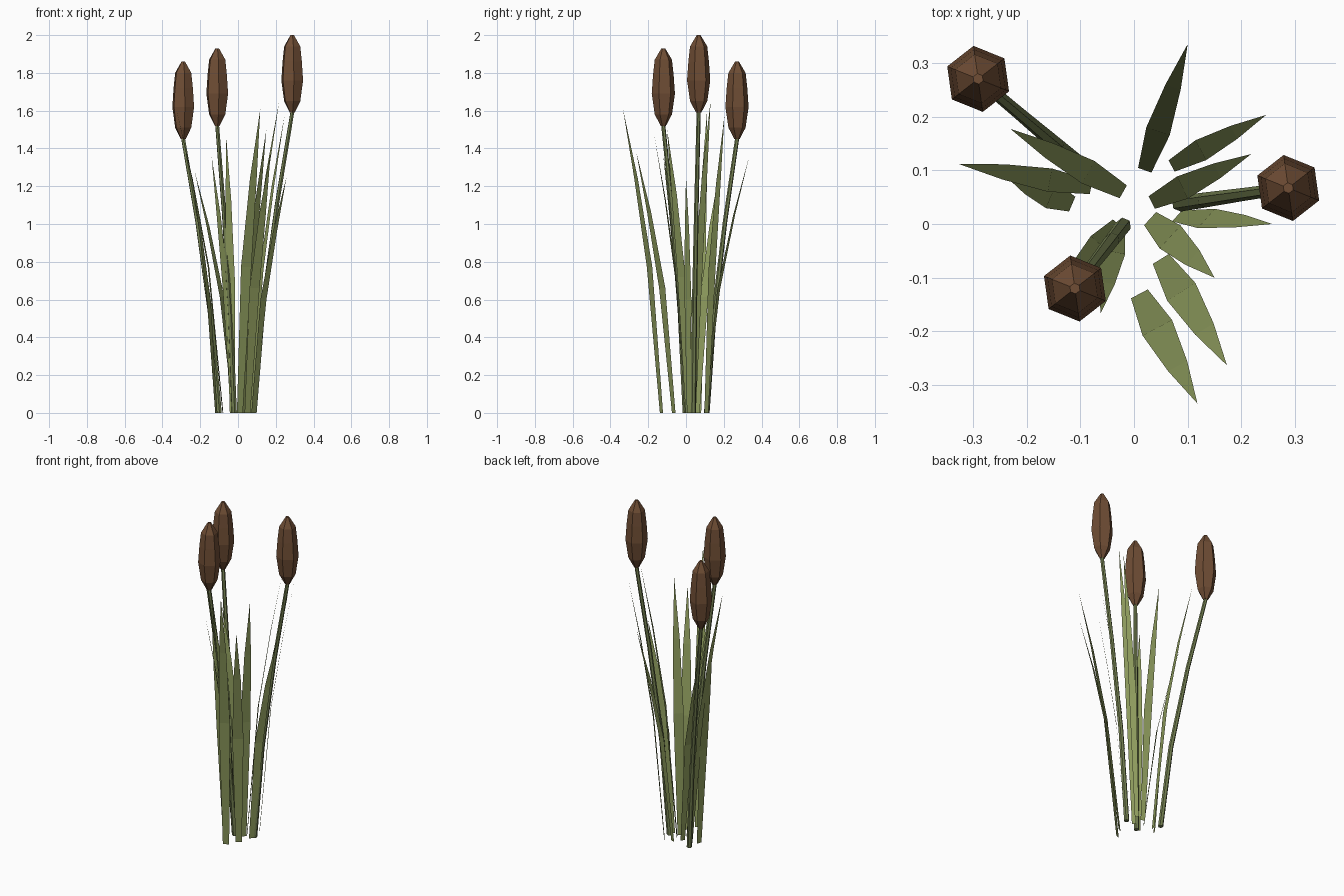
import bpy, math
from mathutils import Vector

if "Cube" in bpy.data.objects:
    bpy.data.objects.remove(bpy.data.objects["Cube"])


def material(name, rgb):
    m = bpy.data.materials.new(name)
    m.diffuse_color = (*rgb, 1)
    m.use_nodes = True
    m.node_tree.nodes["Principled BSDF"].inputs["Base Color"].default_value = m.diffuse_color
    return m


LEAF = material("leaf_green", (0.27, 0.33, 0.11))
STEM = material("stem_green", (0.17, 0.21, 0.08))
BROWN = material("seed_brown", (0.16, 0.075, 0.035))


def add_mesh(name, verts, faces, mat):
    me = bpy.data.meshes.new(name)
    me.from_pydata(verts, [], faces)
    me.materials.append(mat)
    ob = bpy.data.objects.new(name, me)
    bpy.context.collection.objects.link(ob)
    return ob


def tube(name, rings, mat, sides=6, start=math.radians(38)):
    """Capped faceted tube through (x, y, z, radius) rings."""
    verts, faces = [], []
    for x, y, z, r in rings:
        for i in range(sides):
            a = start + i * math.tau / sides
            verts.append((x + r * math.cos(a), y + r * math.sin(a), z))
    for k in range(len(rings) - 1):
        for i in range(sides):
            j = (i + 1) % sides
            b, t = k * sides, (k + 1) * sides
            faces.append((b + i, b + j, t + j, t + i))
    n = len(verts)
    faces += [tuple(range(sides))[::-1], tuple(range(n - sides, n))]
    return add_mesh(name, verts, faces, mat)


def bent(base, tip, t, power):
    """Point on an outward bending path, t = fraction of the height."""
    f = t ** power
    return Vector((base[0] + (tip[0] - base[0]) * f,
                   base[1] + (tip[1] - base[1]) * f, tip[2] * t))


# Stems with seed heads: base xy, head bottom xyz
cattails = [
    ((0.085, 0.038), (0.287, 0.067, 1.59)),
    ((-0.02, -0.003), (-0.11, -0.12, 1.52)),
    ((-0.10, 0.11), (-0.29, 0.27, 1.45)),
]
head_profile = [(0.014, 0), (0.046, 0.06), (0.062, 0.17),
                (0.055, 0.27), (0.046, 0.35), (0.010, 0.41)]
for n, (base, tip) in enumerate(cattails, 1):
    rings = []
    for t, r in ((0, 0.015), (0.35, 0.014), (0.7, 0.012), (1.01, 0.011)):
        rings.append((*bent(base, tip, t, 1.4), r))
    tube(f"stem_{n}", rings, STEM)
    tube(f"seed_head_{n}",
         [(tip[0], tip[1], tip[2] + h, r) for r, h in head_profile], BROWN)

# Leaf blades: base xy, tip xyz, half width, sideways skew in degrees
leaves = [
    ((0.02, 0.10), (0.10, 0.335, 1.36), 0.023, 0),
    ((0.07, 0.108), (0.246, 0.203, 1.57), 0.021, 0),
    ((0.033, 0.04), (0.218, 0.13, 1.65), 0.023, 0),
    ((0.08, 0.015), (0.257, 0.0, 1.25), 0.024, -37),
    ((0.03, 0.01), (0.15, -0.10, 1.50), 0.029, 0),
    ((0.05, -0.065), (0.173, -0.263, 1.38), 0.031, 0),
    ((0.01, -0.13), (0.118, -0.334, 1.61), 0.031, 0),
    ((-0.03, 0.0), (-0.062, -0.166, 1.46), 0.024, 0),
    ((-0.115, 0.037), (-0.24, 0.09, 1.22), 0.026, 0),
    ((-0.08, 0.068), (-0.327, 0.112, 1.61), 0.022, 0),
    ((-0.02, 0.06), (-0.23, 0.177, 1.28), 0.024, 0),
    ((-0.03, 0.0), (-0.14, -0.12, 1.36), 0.022, 0),
]
for n, (base, tip, half, skew) in enumerate(leaves, 1):
    a = math.atan2(tip[1] - base[1], tip[0] - base[0]) + math.pi / 2 + math.radians(skew)
    side = Vector((math.cos(a), math.sin(a), 0))
    verts = []
    for t, w in ((0, 0.57), (0.48, 1.0), (0.77, 0.65)):
        p = bent(base, tip, t, 1.6)
        verts += [p + side * half * w, p - side * half * w]
    verts.append(Vector(tip))
    add_mesh(f"leaf_{n}", verts, [(0, 1, 3, 2), (2, 3, 5, 4), (4, 5, 6)], LEAF)
